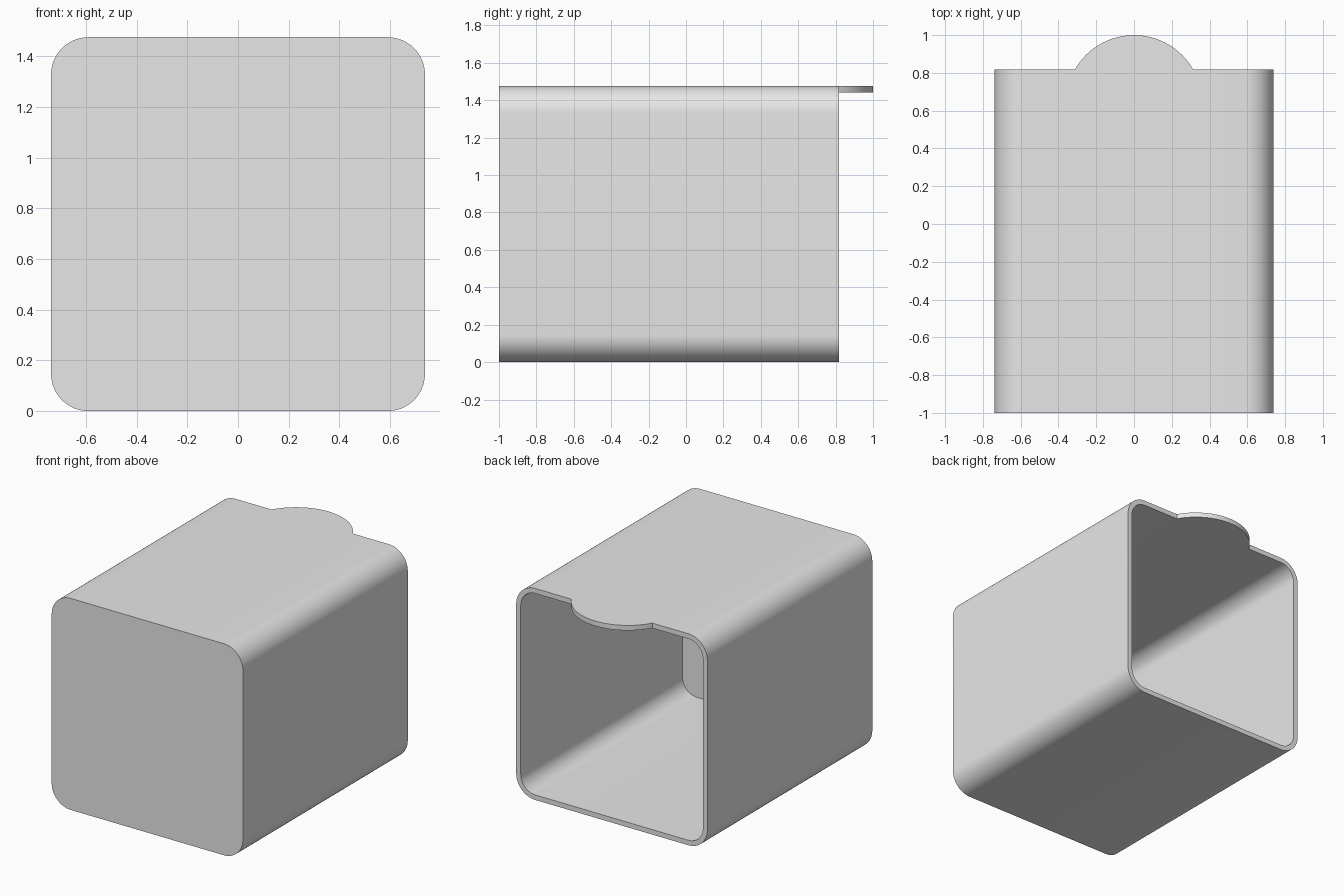
import bpy, bmesh, math

cube = bpy.data.objects.get("Cube")
if cube:
    bpy.data.objects.remove(cube, do_unlink=True)

HALF = 0.738            # half of the square section
RADIUS = 0.147          # outer corner radius
WALL = 0.035
FRONT, BACK, TAB_TIP = -1.0, 0.818, 1.0
TAB_HALF = 0.313        # half width of the tab where it meets the rim
CORNER_STEPS, TAB_STEPS = 16, 32

grey = bpy.data.materials.new("light grey")
grey.use_nodes = True
colour = (0.8, 0.8, 0.8, 1)
grey.diffuse_color = colour
grey.node_tree.nodes["Principled BSDF"].inputs["Base Color"].default_value = colour


def section(inset):
    """Rounded square in x, z, with two extra points where the tab starts."""
    radius, centre, points = RADIUS - inset, HALF - RADIUS, []
    for quarter, (sx, sz) in enumerate([(1, 1), (-1, 1), (-1, -1), (1, -1)]):
        for i in range(CORNER_STEPS + 1):
            a = (quarter + i / CORNER_STEPS) * math.pi / 2
            points.append((sx * centre + radius * math.cos(a),
                           HALF + sz * centre + radius * math.sin(a)))
        if quarter == 0:
            top = 2 * HALF - inset
            points += [(TAB_HALF, top), (-TAB_HALF, top)]
    return points


bm = bmesh.new()


def ring(inset, y):
    return [bm.verts.new((x, y, z)) for x, z in section(inset)]


def bridge(a, b, skip=None):
    for i in range(len(a)):
        if i != skip:
            j = (i + 1) % len(a)
            bm.faces.new((a[i], a[j], b[j], b[i]))


# Hollow case: outer skin, rim, inner skin, closed front
outer_front, outer_back = ring(0, FRONT), ring(0, BACK)
inner_back, inner_front = ring(WALL, BACK), ring(WALL, FRONT + WALL)
tab = CORNER_STEPS + 1          # index of the rim span that carries the tab
bridge(outer_front, outer_back)
bridge(outer_back, inner_back, skip=tab)
bridge(inner_back, inner_front)
bm.faces.new(outer_front)
bm.faces.new(inner_front)

# Rounded pull tab continuing the top wall
rise = TAB_TIP - BACK
tab_radius = (TAB_HALF ** 2 + rise ** 2) / (2 * rise)
tab_centre = TAB_TIP - tab_radius
sweep = math.asin(TAB_HALF / tab_radius)


def tab_edge(base, z):
    arc = []
    for i in range(1, TAB_STEPS):
        a = sweep * (1 - 2 * i / TAB_STEPS)
        arc.append(bm.verts.new((tab_radius * math.sin(a),
                                 tab_centre + tab_radius * math.cos(a), z)))
    return [base[tab]] + arc + [base[tab + 1]]


upper = tab_edge(outer_back, 2 * HALF)
lower = tab_edge(inner_back, 2 * HALF - WALL)
bridge(upper, lower, skip=TAB_STEPS)
bm.faces.new(upper)
bm.faces.new(lower)

bmesh.ops.recalc_face_normals(bm, faces=bm.faces)
mesh = bpy.data.meshes.new("open_case")
bm.to_mesh(mesh)
bm.free()
mesh.materials.append(grey)
case = bpy.data.objects.new("open_case", mesh)
bpy.context.collection.objects.link(case)

# Smooth corners, crisp rim
bpy.ops.object.select_all(action='DESELECT')
case.select_set(True)
bpy.context.view_layer.objects.active = case
bpy.ops.object.shade_smooth_by_angle(angle=math.radians(30))
